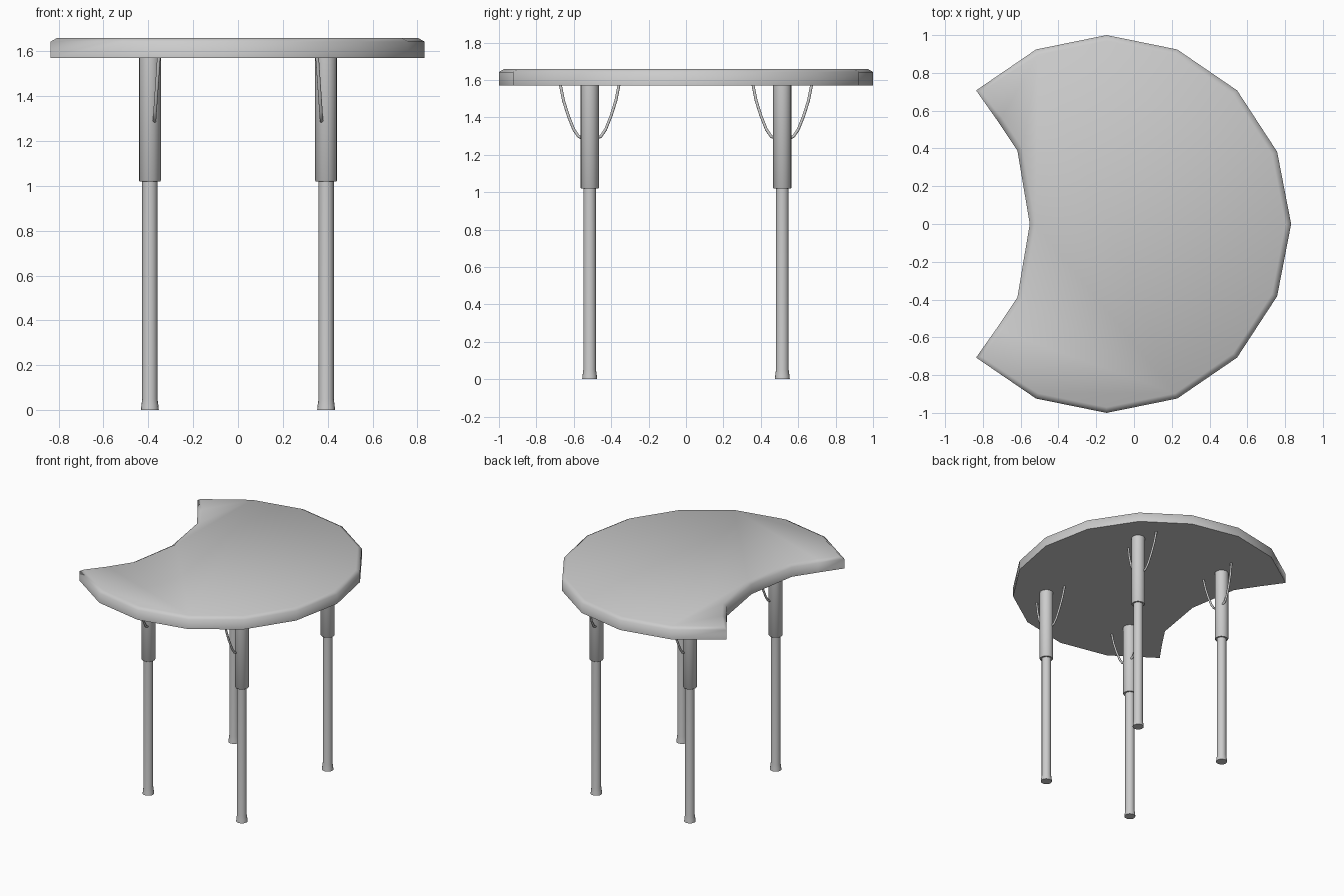
import bpy, bmesh, math

if "Cube" in bpy.data.objects:
    bpy.data.objects.remove(bpy.data.objects["Cube"])


def finish(bm, name, angle):
    """Turn a bmesh into a smooth-by-angle object."""
    bmesh.ops.recalc_face_normals(bm, faces=bm.faces)
    mesh = bpy.data.meshes.new(name)
    bm.to_mesh(mesh)
    bm.free()
    obj = bpy.data.objects.new(name, mesh)
    bpy.context.collection.objects.link(obj)
    bpy.ops.object.select_all(action='DESELECT')
    obj.select_set(True)
    bpy.context.view_layer.objects.active = obj
    bpy.ops.object.shade_smooth_by_angle(angle=math.radians(angle))
    return obj


def lathe(name, profile, x, y, sides=16):
    """Capped tube from (radius, height) pairs."""
    bm = bmesh.new()
    rings = [[bm.verts.new((x + r * math.cos(2 * math.pi * i / sides),
                            y + r * math.sin(2 * math.pi * i / sides), z))
              for i in range(sides)] for r, z in profile]
    for a, b in zip(rings, rings[1:]):
        for i in range(sides):
            j = (i + 1) % sides
            bm.faces.new((a[i], a[j], b[j], b[i]))
    bm.faces.new(rings[0][::-1])
    bm.faces.new(rings[-1])
    return finish(bm, name, 40)


def wire(name, points, radius):
    """Round bar along a path, made into a mesh."""
    curve = bpy.data.curves.new(name, 'CURVE')
    curve.dimensions = '3D'
    curve.bevel_depth = radius
    curve.bevel_resolution = 2
    curve.use_fill_caps = True
    spline = curve.splines.new('POLY')
    spline.points.add(len(points) - 1)
    for p, co in zip(spline.points, points):
        p.co = (*co, 1)
    spline.use_smooth = True
    obj = bpy.data.objects.new(name, curve)
    bpy.context.collection.objects.link(obj)
    bpy.ops.object.select_all(action='DESELECT')
    obj.select_set(True)
    bpy.context.view_layer.objects.active = obj
    bpy.ops.object.convert(target='MESH')


# Tabletop: 16-sided disc with a bite taken out of the -x side
UNDERSIDE, RIM, TOP = 1.57, 1.643, 1.66
outline = [(-0.145 + 0.977 * math.cos(math.radians(22.5 * k)),
            math.sin(math.radians(22.5 * k))) for k in range(-6, 7)]
outline += [(-0.725, 0.55), (-0.617, 0.388), (-0.552, 0),
            (-0.617, -0.388), (-0.725, -0.55)]
bm = bmesh.new()
face = bm.faces.new([bm.verts.new((x, y, UNDERSIDE)) for x, y in outline])
ext = bmesh.ops.extrude_face_region(bm, geom=[face], use_keep_orig=True)
verts = [v for v in ext['geom'] if isinstance(v, bmesh.types.BMVert)]
bmesh.ops.translate(bm, verts=verts, vec=(0, 0, RIM - UNDERSIDE))
bmesh.ops.recalc_face_normals(bm, faces=bm.faces)
lid = max(bm.faces, key=lambda f: f.calc_center_median().z)
bmesh.ops.inset_region(bm, faces=[lid], thickness=0.03, depth=TOP - RIM)
finish(bm, "tabletop", 70)

# Four adjustable legs, each with a bent wire brace on its inner side
brace = [(-0.157, 1.575), (-0.14, 1.49), (-0.115, 1.41), (-0.085, 1.335),
         (-0.06, 1.298), (-0.03, 1.285)]
brace += [(-d, z) for d, z in reversed(brace)]
for sx, end in ((-1, "left"), (1, "right")):
    for sy, side in ((-1, "front"), (1, "back")):
        x, y = sx * 0.393, sy * 0.515
        tag = f"{side}_{end}"
        lathe(f"{tag}_leg_sleeve", [(0.046, 1.02), (0.049, 1.024), (0.049, 1.572)], x, y)
        lathe(f"{tag}_leg_tube", [(0.040, 0), (0.038, 0.02), (0.034, 0.05), (0.034, 1.05)], x, y)
        path = [(sx * (0.373 - 0.02 * (z - 1.285) / 0.29), y + d, z)
                for d, z in brace]
        wire(f"{tag}_brace", path, 0.008)
